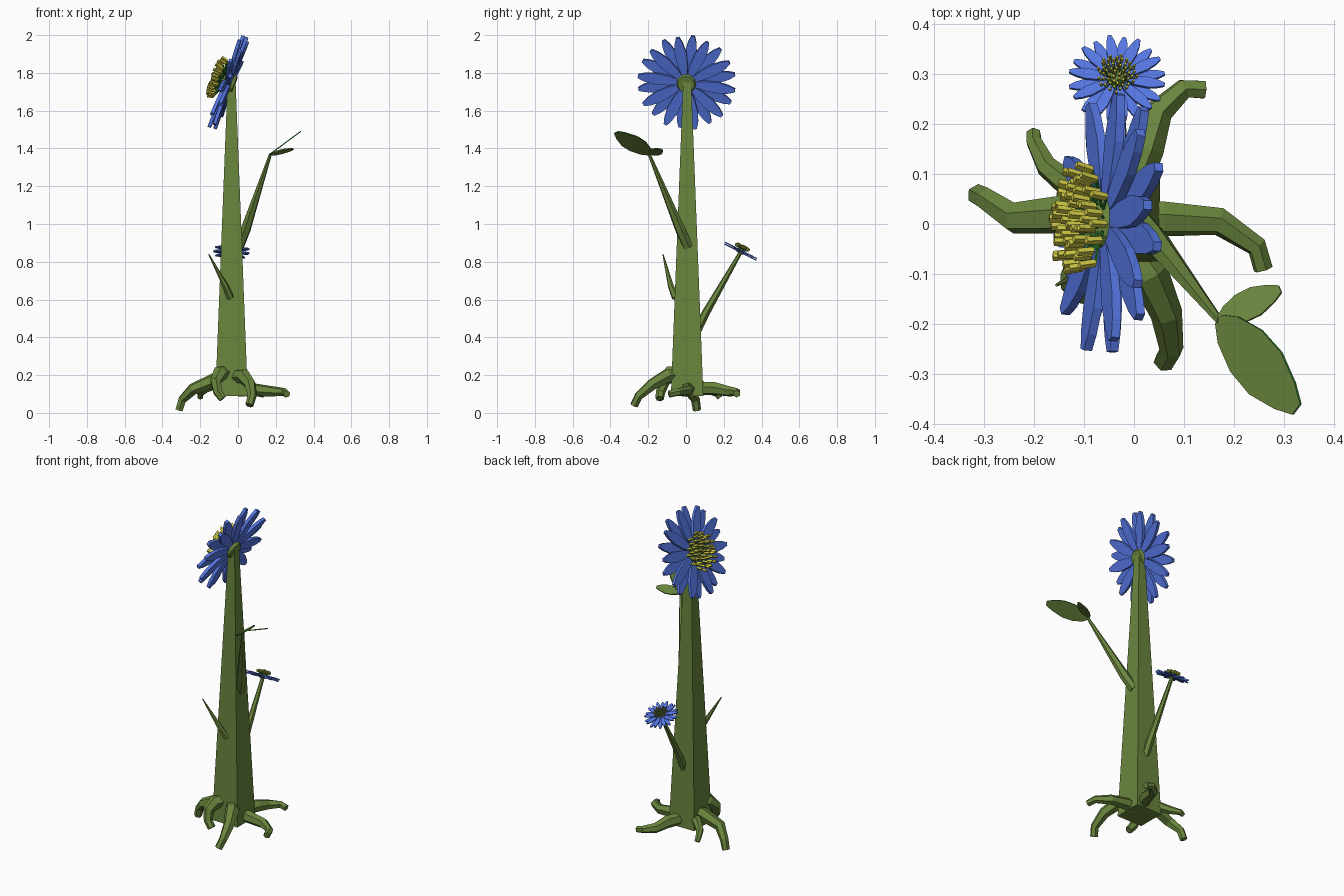
import bpy
import bmesh
import random
from math import pi, sin, cos, sqrt
from mathutils import Vector, Matrix

random.seed(4)
if "Cube" in bpy.data.objects:
    bpy.data.objects.remove(bpy.data.objects["Cube"], do_unlink=True)


def material(name, rgb):
    mat = bpy.data.materials.new(name)
    mat.use_nodes = True
    mat.diffuse_color = (*rgb, 1)
    bsdf = next(n for n in mat.node_tree.nodes if n.type == 'BSDF_PRINCIPLED')
    bsdf.inputs["Base Color"].default_value = (*rgb, 1)
    return mat


GREEN = material("stem green", (0.143, 0.235, 0.047))
BLUE = material("petal blue", (0.09, 0.18, 0.75))
YELLOW = material("pollen yellow", (0.64, 0.60, 0.06))
BRIGHT = material("bright green", (0.03, 0.27, 0.04))


def finish(bm, name, *mats):
    bmesh.ops.recalc_face_normals(bm, faces=bm.faces)
    mesh = bpy.data.meshes.new(name)
    bm.to_mesh(mesh)
    bm.free()
    for m in mats:
        mesh.materials.append(m)
    obj = bpy.data.objects.new(name, mesh)
    bpy.context.collection.objects.link(obj)


def sweep(bm, path, radii, sides=6, index=0):
    """Tapered tube along a path of points, without twist."""
    pts = [Vector(p) for p in path]
    u = (pts[1] - pts[0]).orthogonal()
    rings = []
    for i, (p, r) in enumerate(zip(pts, radii)):
        d = (pts[min(i + 1, len(pts) - 1)] - pts[max(i - 1, 0)]).normalized()
        u = (u - d * u.dot(d)).normalized()
        v = d.cross(u)
        rings.append([bm.verts.new(p + r * (cos(a) * u + sin(a) * v))
                      for a in (2 * pi * (k + 0.5) / sides for k in range(sides))])
    faces = [bm.faces.new(rings[0]), bm.faces.new(rings[-1])]
    for a, b in zip(rings, rings[1:]):
        for k in range(sides):
            j = (k + 1) % sides
            faces.append(bm.faces.new((a[k], a[j], b[j], b[k])))
    for f in faces:
        f.material_index = index


def tube(name, path, radii):
    bm = bmesh.new()
    sweep(bm, path, radii)
    finish(bm, name, GREEN)


def slab(bm, outline, thickness, matrix, rim=0):
    """Extruded flat outline, placed by a matrix; rim is the edge material."""
    low, high = [[bm.verts.new(matrix @ Vector((x, y, z))) for x, y in outline]
                 for z in (-thickness / 2, thickness / 2)]
    bm.faces.new(low)
    bm.faces.new(high)
    for k in range(len(outline)):
        j = (k + 1) % len(outline)
        bm.faces.new((low[k], low[j], high[j], high[k])).material_index = rim


def mirrored(profile):
    return profile + [(x, -y) for x, y in reversed(profile)]


# Square tapering trunk
bm = bmesh.new()
bmesh.ops.create_cone(bm, cap_ends=True, segments=4, radius1=0.086 * sqrt(2),
                      radius2=0.021 * sqrt(2), depth=1.67,
                      matrix=Matrix.Translation((-0.034, 0.006, 0.925))
                      @ Matrix.Rotation(pi / 4, 4, 'Z'))
finish(bm, "trunk", GREEN)

# Roots curling outwards and down
roots = {
    "right_root": ([(-0.04, 0.02, 0.17), (-0.13, 0.02, 0.17), (-0.24, 0.012, 0.125),
                    (-0.295, 0.05, 0.07), (-0.312, 0.058, 0.015)], 0.04),
    "left_root": ([(0, 0.01, 0.12), (0.06, 0.01, 0.125), (0.17, 0.005, 0.115),
                   (0.245, -0.045, 0.11), (0.258, -0.09, 0.10)], 0.036),
    "back_left_root": ([(-0.01, 0.06, 0.13), (0.025, 0.15, 0.13), (0.05, 0.225, 0.115),
                        (0.10, 0.27, 0.11), (0.14, 0.268, 0.10)], 0.036),
    "back_right_root": ([(-0.06, 0.04, 0.15), (-0.12, 0.07, 0.15), (-0.175, 0.115, 0.125),
                         (-0.20, 0.165, 0.10), (-0.20, 0.18, 0.08)], 0.028),
    "front_left_root": ([(-0.01, -0.04, 0.19), (0.03, -0.10, 0.195), (0.065, -0.18, 0.15),
                         (0.075, -0.25, 0.09), (0.06, -0.275, 0.04)], 0.04),
    "front_right_root": ([(-0.07, -0.04, 0.21), (-0.095, -0.08, 0.21), (-0.118, -0.115, 0.17),
                          (-0.108, -0.135, 0.11), (-0.08, -0.14, 0.075)], 0.041),
}
for name, (path, r) in roots.items():
    tube(name, path, [r, r, r * 0.8, r * 0.6, r * 0.55])

# Branches
tube("leaf_branch", [(0.005, 0.01, 0.88), (0.04, -0.03, 0.97), (0.172, -0.195, 1.37)],
     [0.028, 0.028, 0.008])
tube("flower_branch", [(-0.03, 0.06, 0.44), (-0.03, 0.105, 0.53), (-0.033, 0.289, 0.85)],
     [0.024, 0.022, 0.01])
tube("twig", [(-0.04, -0.055, 0.61), (-0.065, -0.08, 0.67), (-0.155, -0.122, 0.84)],
     [0.02, 0.016, 0.003])

# Leaves at the tip of the branch
LEAF = mirrored([(0, 0.1), (0.12, 0.3), (0.35, 0.47), (0.6, 0.48), (0.85, 0.3), (1, 0.12)])


def leaf(name, base, tip, across, width, rim):
    base, tip = Vector(base), Vector(tip)
    along = tip - base
    x = along.normalized()
    z = x.cross(Vector(across)).normalized()
    y = z.cross(x)
    m = Matrix((x, y, z)).transposed().to_4x4()
    m.translation = base
    bm = bmesh.new()
    slab(bm, [(a * along.length, b * width) for a, b in LEAF], 0.006, m, rim)
    finish(bm, name, GREEN, BRIGHT)


leaf("large_leaf", (0.17, -0.19, 1.37), (0.325, -0.37, 1.485), (0, 1, 0), 0.12, 1)
leaf("small_leaf", (0.17, -0.19, 1.37), (0.292, -0.13, 1.395), (-0.4, 1, -0.47), 0.066, 0)

PETAL = mirrored([(0.03, 0.012), (0.10, 0.026), (0.17, 0.031), (0.225, 0.022), (0.26, 0.009)])


def flower(name, centre, normal, scale):
    place = (Matrix.Translation(centre)
             @ Vector(normal).to_track_quat('Z', 'Y').to_matrix().to_4x4()
             @ Matrix.Scale(scale, 4))

    # Two staggered rings of petals
    bm = bmesh.new()
    count = 20
    for k in range(count):
        front = k % 2
        m = (place @ Matrix.Rotation(2 * pi * (k + 0.5) / count, 4, 'Z')
             @ Matrix.Translation((0, 0, 0.008 if front else -0.008))
             @ Matrix.Rotation(-0.02 if front else 0.02, 4, 'Y'))
        slab(bm, PETAL, 0.018, m)
    finish(bm, name + "_petals", BLUE)

    # Cup behind the petals and core in front of them
    bm = bmesh.new()
    bmesh.ops.create_cone(bm, cap_ends=True, segments=12, radius1=0.045, radius2=0.056,
                          depth=0.026, matrix=place @ Matrix.Translation((0, 0, -0.022)))
    bmesh.ops.create_cone(bm, cap_ends=True, segments=12, radius1=0.06, radius2=0.04,
                          depth=0.03, matrix=place @ Matrix.Translation((0, 0, 0.025)))
    finish(bm, name + "_cup", GREEN)

    # Stamens spread in a spiral, each with a pollen tip
    bm = bmesh.new()
    total = 54
    for k in range(total):
        t = sqrt((k + 0.5) / total)
        a = k * pi * (3 - sqrt(5))
        out = Vector((cos(a), sin(a), 0))
        up = Vector((0, 0, 1))
        foot = out * 0.055 * t + up * 0.03
        neck = out * 0.105 * t + up * (0.06 - 0.012 * t * t + random.uniform(-0.01, 0.008))
        tip = neck + (up + out * 0.25 * t).normalized() * 0.036
        foot, neck, tip = (place @ p for p in (foot, neck, tip))
        sweep(bm, [foot, neck], [0.003 * scale] * 2, 4, 0)
        sweep(bm, [neck, tip], [0.008 * scale] * 2, 4, 1)
    finish(bm, name + "_stamens", BRIGHT, YELLOW)


flower("large_flower", (-0.05, 0.003, 1.75), (-0.94, 0.07, 0.34), 1.0)
flower("small_flower", (-0.034, 0.289, 0.856), (0, 0.46, 0.89), 0.37)
